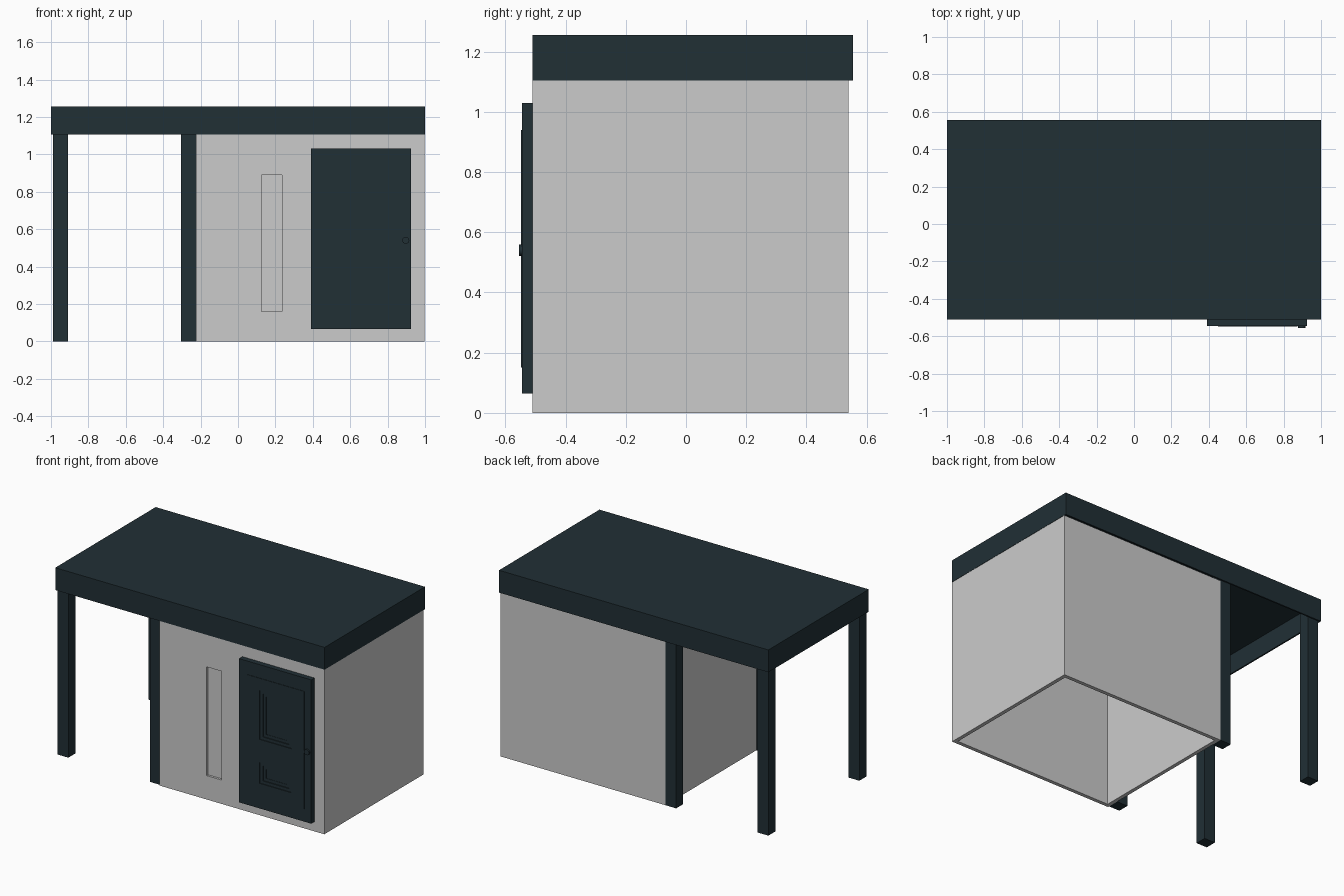
import bpy, bmesh, math

if "Cube" in bpy.data.objects:
    bpy.data.objects.remove(bpy.data.objects["Cube"])

dark = bpy.data.materials.new("dark_slate")
dark.diffuse_color = (0.015, 0.029, 0.036, 1)
dark.use_nodes = True
dark.node_tree.nodes["Principled BSDF"].inputs["Base Color"].default_value = dark.diffuse_color


def box(name, x, y, z, mat=None):
    """Box given by its (min, max) range on each axis."""
    bm = bmesh.new()
    bmesh.ops.create_cube(bm, size=1)
    for v in bm.verts:
        v.co = [r[0] + (c + 0.5) * (r[1] - r[0]) for c, r in zip(v.co, (x, y, z))]
    me = bpy.data.meshes.new(name)
    bm.to_mesh(me)
    bm.free()
    ob = bpy.data.objects.new(name, me)
    bpy.context.collection.objects.link(ob)
    if mat:
        me.materials.append(mat)
    return ob


def cut(ob, x, y, z):
    """Subtract a box-shaped volume from ob."""
    cutter = box("cutter", x, y, z, ob.data.materials[0] if ob.data.materials else None)
    mod = ob.modifiers.new("cut", 'BOOLEAN')
    mod.operation = 'DIFFERENCE'
    mod.solver = 'EXACT'
    mod.object = cutter
    bpy.context.view_layer.objects.active = ob
    bpy.ops.object.modifier_apply(modifier=mod.name)
    bpy.data.objects.remove(cutter)


# Roof: thin slab with a fascia skirt, hollow underneath
roof = box("roof", (-1, 1), (-0.51, 0.555), (1.105, 1.255), dark)
cut(roof, (-0.99, 0.99), (-0.50, 0.545), (1.0, 1.235))

# Four square posts
for side, px in (("carport", -0.99), ("wall", -0.305)):
    for end, py in (("front", -0.50), ("back", 0.465)):
        box(f"{end}_{side}_post", (px, px + 0.08), (py, py + 0.075), (0, 1.238), dark)

# Storage room: open-bottomed shell with a shallow tall window recess
room = box("storage_room_walls", (-0.225, 0.998), (-0.51, 0.54), (0, 1.105))
cut(room, (-0.2, 0.973), (-0.485, 0.515), (-0.1, 1.3))
cut(room, (0.125, 0.235), (-0.6, -0.495), (0.16, 0.89))

# Door frame and slightly raised leaf
box("door_frame", (0.39, 0.925), (-0.535, -0.51), (0.065, 1.03), dark)
door = box("door_leaf", (0.45, 0.875), (-0.548, -0.52), (0.15, 0.94), dark)
for i, (x0, x1, z0, z1) in enumerate(((0.39, 0.45, 0.065, 1.03), (0.875, 0.925, 0.065, 1.03),
                                      (0.45, 0.875, 0.065, 0.15), (0.45, 0.875, 0.94, 1.03))):
    box(f"door_trim_{i + 1}", (x0, x1), (-0.545, -0.53), (z0, z1), dark)

# Stepped recessed door panels
for z0, z1 in ((0.53, 0.86), (0.235, 0.375)):
    for step in range(3):
        d = 0.02 * step
        cut(door, (0.545 + d, 0.78 - d), (-0.6, -0.543 + 0.006 * step), (z0 + d, z1 - d))

# Round door knob
bpy.ops.mesh.primitive_cylinder_add(vertices=16, radius=0.019, depth=0.02,
                                    location=(0.897, -0.545, 0.54),
                                    rotation=(math.pi / 2, 0, 0))
knob = bpy.context.object
knob.name = "door_knob"
knob.data.materials.append(dark)
bpy.ops.object.shade_smooth_by_angle(angle=math.radians(30))
